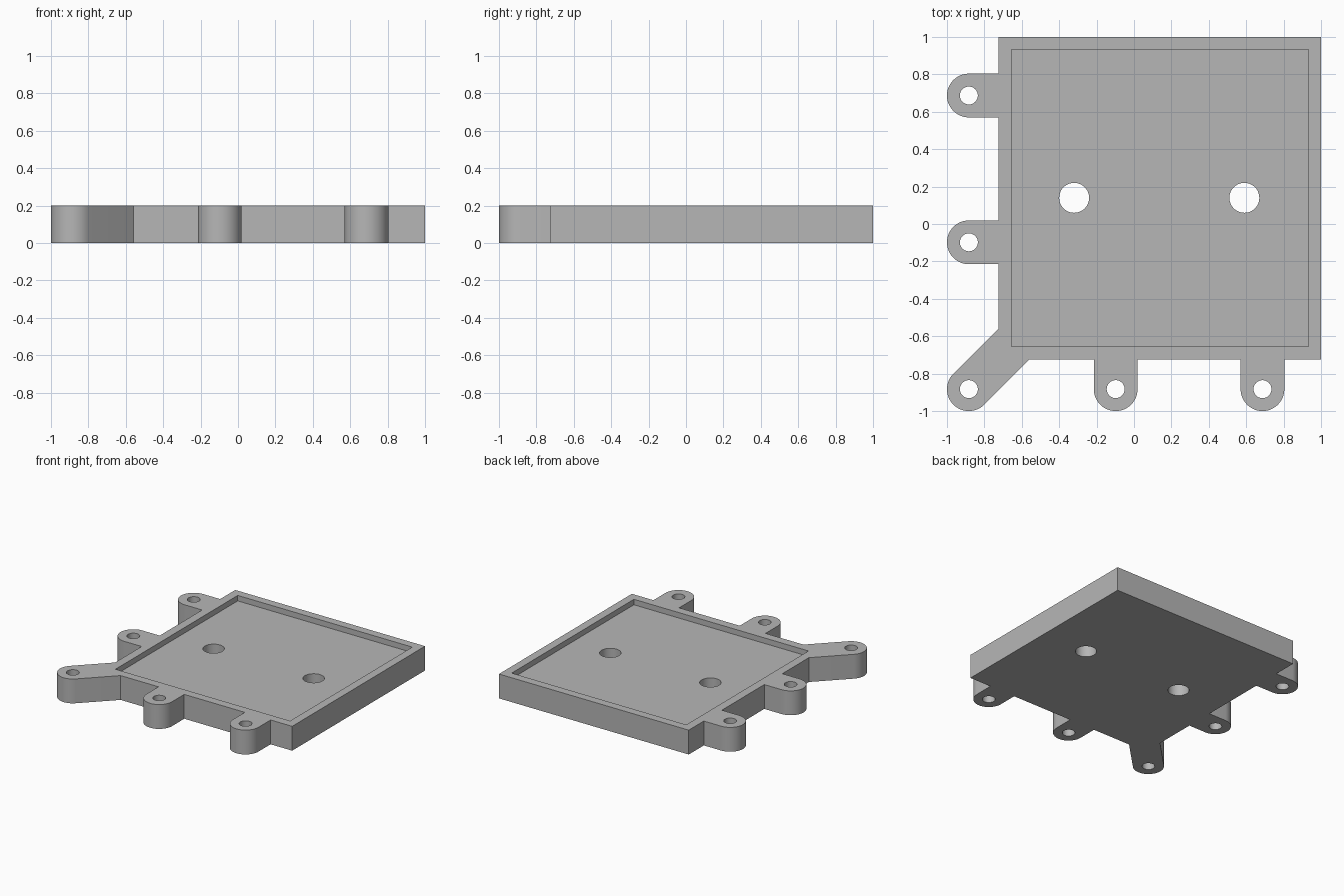
import bpy
import bmesh
from math import cos, sin, pi
from mathutils import Matrix, Vector

default = bpy.data.objects.get("Cube")
if default:
    bpy.data.objects.remove(default, do_unlink=True)

HEIGHT, FLOOR = 0.2, 0.155
EDGE = -0.725            # left and front sides of the tray
LUG_R, LUG_HOLE_R = 0.117, 0.048
FAR = -1 + LUG_R         # lug centre line
NEAR_Y, FAR_Y = -0.098, 0.687

grey = bpy.data.materials.new("grey_plastic")
grey.use_nodes = True
colour = (0.47, 0.47, 0.47, 1)
grey.diffuse_color = colour
grey.node_tree.nodes["Principled BSDF"].inputs["Base Color"].default_value = colour


def make_object(name, bm):
    bmesh.ops.recalc_face_normals(bm, faces=bm.faces)
    mesh = bpy.data.meshes.new(name)
    bm.to_mesh(mesh)
    bm.free()
    mesh.materials.append(grey)
    obj = bpy.data.objects.new(name, mesh)
    bpy.context.collection.objects.link(obj)
    return obj


def prism(name, points, z0, z1):
    bm = bmesh.new()
    face = bm.faces.new([bm.verts.new((x, y, z0)) for x, y in points])
    top = bmesh.ops.extrude_face_region(bm, geom=[face])["geom"]
    verts = [v for v in top if isinstance(v, bmesh.types.BMVert)]
    bmesh.ops.translate(bm, verts=verts, vec=(0, 0, z1 - z0))
    return make_object(name, bm)


def arc(x, y, r, start, sweep, steps):
    return [(x + r * cos(start + sweep * i / steps),
             y + r * sin(start + sweep * i / steps)) for i in range(steps + 1)]


def lug(x, y, direction):
    """Rounded lug outline, with its sides carried back to the tray edge."""
    end = arc(x, y, LUG_R, direction - pi / 2, pi, 24)
    back = Vector((-cos(direction), -sin(direction)))

    def root(p):
        gaps = [(EDGE - p[i]) / back[i] for i in (0, 1) if back[i] > 0.1]
        q = Vector(p) + back * max(gaps)
        return (q.x, q.y)

    return [root(end[0])] + end + [root(end[-1])]


# Outline, counterclockwise from the back right corner
outline = [(1, 1), (EDGE, 1)]
outline += lug(FAR, FAR_Y, pi)
outline += lug(FAR, NEAR_Y, pi)
outline += lug(FAR, FAR, 5 * pi / 4)
outline += lug(NEAR_Y, FAR, 3 * pi / 2)
outline += lug(FAR_Y, FAR, 3 * pi / 2)
outline += [(1, EDGE)]
tray = prism("mounting_tray", outline, 0, HEIGHT)

# Shallow square recess
lo, hi = -0.655, 0.932
cutters = [prism("recess_cutter", [(lo, lo), (hi, lo), (hi, hi), (lo, hi)],
                 FLOOR, HEIGHT + 0.1)]

# Lug screw holes and the two larger floor holes
holes = [(x, y, LUG_HOLE_R) for x, y in (
    (FAR, FAR_Y), (FAR, NEAR_Y), (FAR, FAR), (NEAR_Y, FAR), (FAR_Y, FAR))]
holes += [(-0.32, 0.14, 0.08), (0.59, 0.14, 0.08)]
for x, y, r in holes:
    cutters.append(prism("hole_cutter", arc(x, y, r, 0, 2 * pi, 48)[:-1],
                         -0.1, HEIGHT + 0.1))

# Cut, then discard the cutters
for cutter in cutters:
    cutter.hide_render = True
    cut = tray.modifiers.new("cut", 'BOOLEAN')
    cut.operation = 'DIFFERENCE'
    cut.solver = 'EXACT'
    cut.object = cutter
bpy.ops.object.select_all(action='DESELECT')
tray.select_set(True)
bpy.context.view_layer.objects.active = tray
for name in [m.name for m in tray.modifiers]:
    tray.modifiers.move(tray.modifiers.find(name), 0)
    bpy.ops.object.modifier_apply(modifier=name)
for cutter in cutters:
    bpy.data.objects.remove(cutter, do_unlink=True)

bpy.ops.object.shade_smooth_by_angle(angle=pi / 6)
